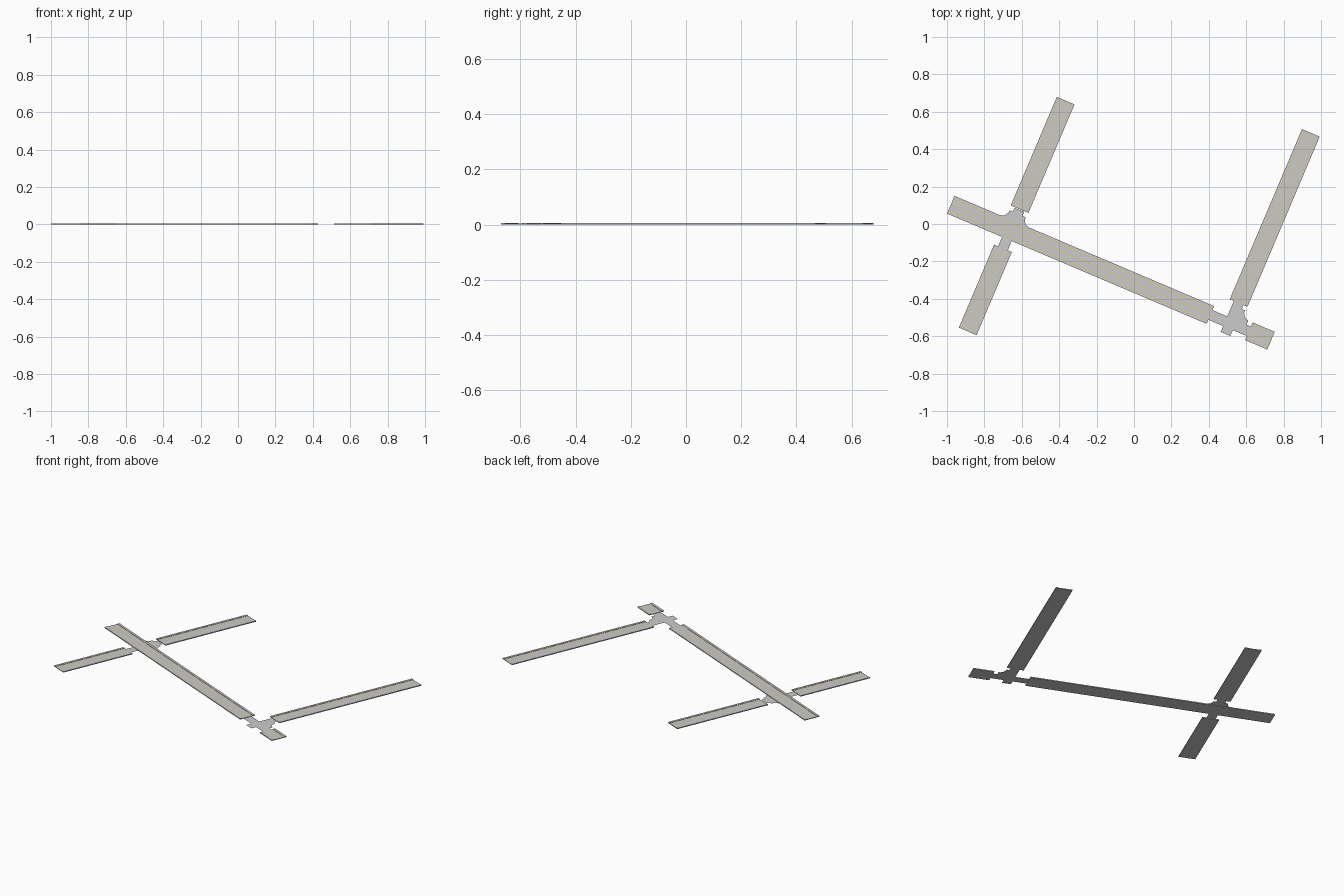
import bpy, math
from mathutils import Matrix

if "Cube" in bpy.data.objects:
    bpy.data.objects.remove(bpy.data.objects["Cube"])

ROT = Matrix.Rotation(math.radians(-23), 4, 'Z')
LANE_V = -0.288                # main road centre line in the rotated frame
LEFT_U, RIGHT_U = -0.594, 0.680  # side road centre lines

yellow = bpy.data.materials.new("line_yellow")
yellow.diffuse_color = (0.72, 0.58, 0.18, 1)
yellow.use_nodes = True
yellow.node_tree.nodes["Principled BSDF"].inputs["Base Color"].default_value = yellow.diffuse_color


def add_mesh(name, verts, faces):
    me = bpy.data.meshes.new(name)
    me.from_pydata(verts, [], faces)
    ob = bpy.data.objects.new(name, me)
    bpy.context.collection.objects.link(ob)
    me.transform(ROT)
    me.update()
    return ob


# Road cross-section: raised kerbs, painted edge lines, flat carriageway
HALF = [(0.0515, 0.0), (0.0515, 0.006), (0.037, 0.006),
        (0.037, 0.004), (0.033, 0.004)]
CENTRE = [(0.002, 0.004)]
side = HALF + CENTRE
PROFILE = side + [(-a, z) for a, z in reversed(side)]
PAINT = (3, 5, 7)              # profile segments that are yellow lines


def road(name, along_u, start, end, centre):
    n = len(PROFILE)
    verts = []
    for t in (start, end):
        for a, z in PROFILE:
            verts.append((t, centre + a, z) if along_u else (centre - a, t, z))
    faces = [(i, i + n, (i + 1) % n + n, (i + 1) % n) for i in range(n)]
    faces += [tuple(range(n)), tuple(reversed(range(n, 2 * n)))]
    # wind outward
    faces = [tuple(reversed(f)) for f in faces]
    ob = add_mesh(name, verts, faces)
    ob.data.materials.append(None)
    ob.data.materials.append(yellow)
    for i in PAINT:
        ob.data.polygons[i].material_index = 1
    return ob


road("main_road", True, -0.942, 0.566, LANE_V)
road("main_road_end", True, 0.789, 0.918, LANE_V)
road("left_road_north", False, -0.166, 0.4645, LEFT_U)
road("left_road_south", False, -0.876, -0.394, LEFT_U)
road("right_road_north", False, -0.170, 0.818, RIGHT_U)


# Flat junction sheets: a cross of narrow arms with rounded corner flares
W = 0.028


def flare(sx):
    pts = [(0.118, W), (0.095, W), (0.095, 0.046)]
    pts = [(b, a) for a, b in pts]
    for i in range(1, 5):
        t = math.radians(90 * i / 5)
        pts.append((0.084 - 0.038 * math.cos(t), 0.095 - 0.043 * math.sin(t)))
    pts += [(0.084, 0.052), (0.084, W), (0.118, W)]
    return [(sx * x, y) for x, y in pts]


def junction(name, u, south, left_flare):
    right = flare(1)
    left = flare(-1)[::-1] if left_flare else [(-0.118, W), (-W, W), (-W, 0.118)]
    outline = right + [(0.118, -W), (W, -W), (W, -south), (-W, -south),
                       (-W, -W), (-0.118, -W)] + left
    verts = [(u + x, LANE_V + y, 0.002) for x, y in outline]
    add_mesh(name, verts, [tuple(reversed(range(len(verts))))])


junction("left_junction", LEFT_U, 0.112, True)
junction("right_junction", RIGHT_U, 0.062, False)
